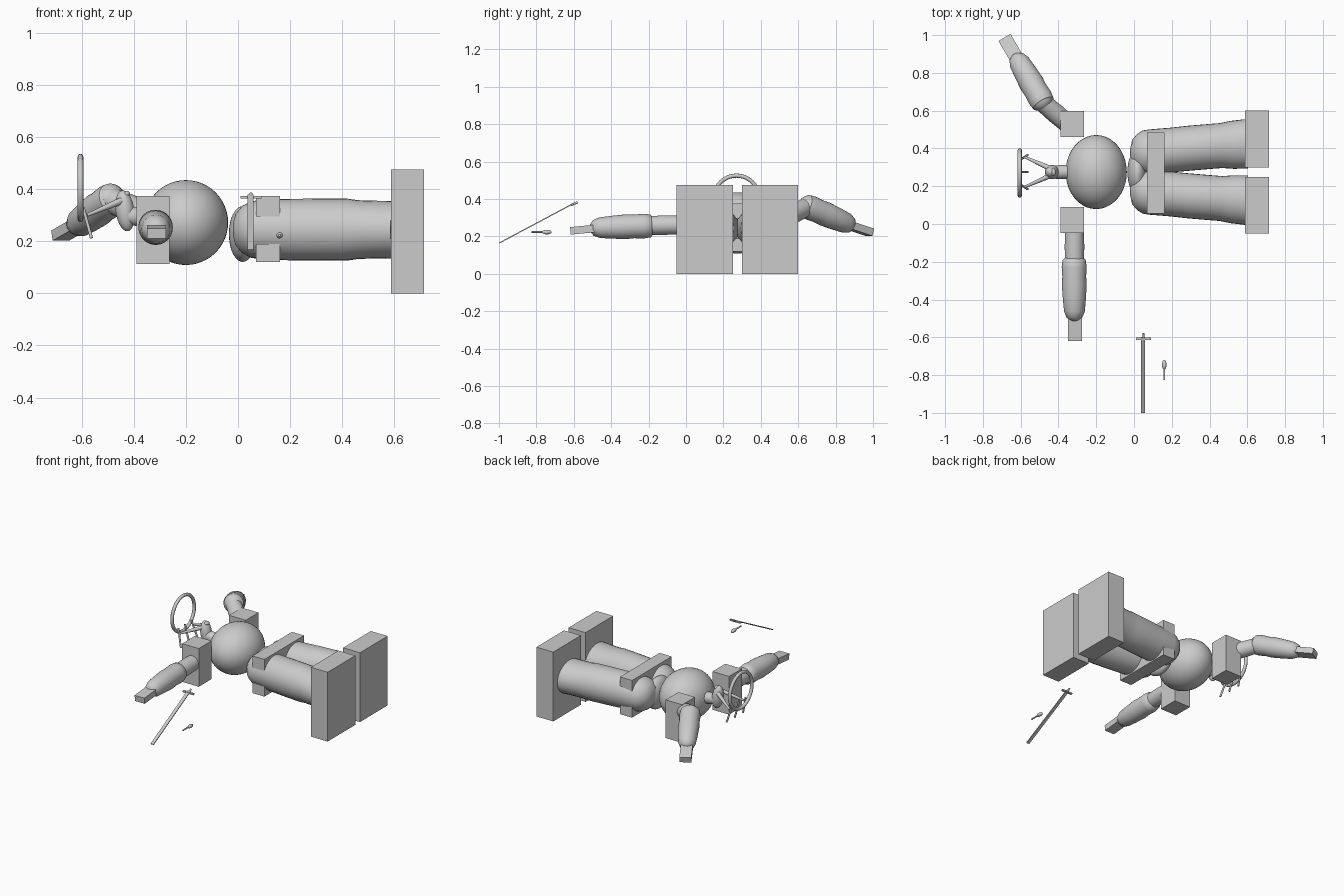
import bpy, bmesh, math
from mathutils import Vector

if "Cube" in bpy.data.objects:
    bpy.data.objects.remove(bpy.data.objects["Cube"])

MID = 0.275  # the figure's centre line in y


def finish(obj, name, smooth=True):
    obj.name = name
    if smooth:
        bpy.ops.object.select_all(action='DESELECT')
        obj.select_set(True)
        bpy.context.view_layer.objects.active = obj
        bpy.ops.object.shade_smooth_by_angle(angle=math.radians(40))
    return obj


def box(name, lo, hi):
    lo, hi = Vector(lo), Vector(hi)
    bpy.ops.mesh.primitive_cube_add(size=1, location=(lo + hi) / 2)
    o = bpy.context.object
    o.scale = hi - lo
    return finish(o, name, False)


def ball(name, loc, radii, tilt=0):
    bpy.ops.mesh.primitive_uv_sphere_add(segments=40, ring_count=24, location=loc, rotation=(0, tilt, 0))
    o = bpy.context.object
    o.scale = radii
    return finish(o, name)


def bar(name, a, b, width, height):
    """Box running from a to b."""
    a, b = Vector(a), Vector(b)
    bpy.ops.mesh.primitive_cube_add(size=1, location=(a + b) / 2)
    o = bpy.context.object
    o.scale = (width, (b - a).length, height)
    o.rotation_euler = (b - a).to_track_quat('Y', 'Z').to_euler()
    return finish(o, name, False)


def loft(name, rings, segs=32):
    """Skin of elliptical rings; each ring is (centre, side radius, up radius)."""
    bm = bmesh.new()
    pts = [Vector(r[0]) for r in rings]
    loops = []
    for i, (_, ra, rb) in enumerate(rings):
        d = (pts[min(i + 1, len(pts) - 1)] - pts[max(i - 1, 0)]).normalized()
        ref = Vector((0, 0, 1)) if abs(d.z) < 0.9 else Vector((1, 0, 0))
        side = d.cross(ref).normalized()
        up = side.cross(d)
        angles = [2 * math.pi * k / segs for k in range(segs)]
        loops.append([bm.verts.new(pts[i] + side * ra * math.cos(t) + up * rb * math.sin(t)) for t in angles])
    for p, q in zip(loops, loops[1:]):
        for k in range(segs):
            n = (k + 1) % segs
            bm.faces.new((p[k], p[n], q[n], q[k]))
    bm.faces.new(loops[0])
    bm.faces.new(loops[-1])
    bmesh.ops.recalc_face_normals(bm, faces=bm.faces)
    me = bpy.data.meshes.new(name)
    bm.to_mesh(me)
    bm.free()
    o = bpy.data.objects.new(name, me)
    bpy.context.collection.objects.link(o)
    return finish(o, name)


def limb(name, a, b, profile):
    """Round limb from a to b; profile holds (fraction, radius)."""
    a, b = Vector(a), Vector(b)
    return loft(name, [(a.lerp(b, t), r, r) for t, r in profile])


# torso and pelvis
ball("torso", (-0.2, MID, 0.272), (0.162, 0.196, 0.163))
ball("pelvis", (0.018, MID, 0.228), (0.053, 0.118, 0.107))

# legs: x, offset from the centre line, side radius, up radius
LEG = [(-0.02, 0.105, 0.02, 0.02), (-0.01, 0.105, 0.065, 0.06), (0.015, 0.105, 0.095, 0.09),
       (0.05, 0.105, 0.115, 0.108), (0.09, 0.108, 0.118, 0.115), (0.2, 0.117, 0.118, 0.118),
       (0.3, 0.127, 0.119, 0.119), (0.42, 0.137, 0.119, 0.119), (0.46, 0.14, 0.119, 0.113),
       (0.52, 0.144, 0.127, 0.111), (0.595, 0.149, 0.131, 0.11)]
for s, label in ((1, "left"), (-1, "right")):
    loft(label + "_leg", [((x, MID + s * off, 0.245), ra, rb) for x, off, ra, rb in LEG])
    ys = sorted((MID + s * 0.025, MID + s * 0.325))
    box(label + "_foot", (0.587, ys[0], 0), (0.715, ys[1], 0.475))
    ys = sorted((MID + s * 0.185, MID + s * 0.323))
    box(label + "_shoulder", (-0.39, ys[0], 0.113), (-0.264, ys[1], 0.375))

# hip plates in front and behind
box("front_hip_plate", (0.07, 0.055, 0.295), (0.162, 0.485, 0.375))
box("back_hip_plate", (0.07, 0.055, 0.12), (0.162, 0.485, 0.19))

# arms
FOREARM = [(0, 0.05), (0.03, 0.061), (0.14, 0.066), (0.3, 0.063), (0.42, 0.066), (0.65, 0.061),
           (0.85, 0.055), (0.95, 0.042), (1, 0.02)]
UPPER = [(0, 0.05), (0.5, 0.052), (1, 0.049)]
limb("right_upper_arm", (-0.315, -0.03, 0.262), (-0.315, -0.22, 0.258), UPPER)
limb("right_forearm", (-0.317, -0.18, 0.257), (-0.315, -0.512, 0.245), FOREARM)
bar("right_hand", (-0.313, -0.48, 0.243), (-0.313, -0.618, 0.23), 0.074, 0.04)
limb("left_upper_arm", (-0.35, 0.53, 0.30), (-0.48, 0.64, 0.355), UPPER)
ball("left_elbow", (-0.493, 0.66, 0.358), (0.062, 0.062, 0.062))
limb("left_forearm", (-0.475, 0.63, 0.368), (-0.63, 0.895, 0.255), FOREARM)
bar("left_hand", (-0.62, 0.875, 0.258), (-0.683, 0.983, 0.222), 0.074, 0.04)

# neck and head
limb("neck", (-0.43, MID, 0.30), (-0.34, MID, 0.29), [(0, 0.035), (1, 0.038)])
ball("head", (-0.434, MID, 0.317), (0.036, 0.038, 0.079), math.radians(-8))
ball("crown_knob", (-0.428, MID, 0.382), (0.014, 0.02, 0.012))

# tapered rods with cross pins, and the ring above the head
for s, label in ((1, "left"), (-1, "right")):
    limb(label + "_rod", (-0.445, MID + s * 0.02, 0.357), (-0.58, MID + s * 0.08, 0.30),
         [(0, 0.012), (0.15, 0.013), (1, 0.006)])
for s in (-1, 0, 1):
    limb("cross_pin", (-0.595, MID + s * 0.07, 0.33), (-0.563, MID + s * 0.09, 0.212), [(0, 0.006), (1, 0.006)])
bpy.ops.mesh.primitive_torus_add(location=(-0.605, 0.27, 0.405), rotation=(0, math.pi / 2, 0),
                                 major_radius=0.12, minor_radius=0.011, major_segments=48, minor_segments=12)
finish(bpy.context.object, "head_ring")

# sword lying free
bar("blade", (0.048, -0.6, 0.377), (0.048, -0.998, 0.165), 0.022, 0.006)
bar("guard", (0.01, -0.607, 0.37), (0.09, -0.607, 0.37), 0.013, 0.01)
limb("hilt", (0.05, -0.58, 0.383), (0.05, -0.615, 0.367), [(0, 0.006), (1, 0.006)])

# small club
limb("club_handle", (0.16, -0.825, 0.224), (0.16, -0.75, 0.224), [(0, 0.005), (1, 0.005)])
ball("club_head", (0.16, -0.745, 0.223), (0.012, 0.026, 0.012))
